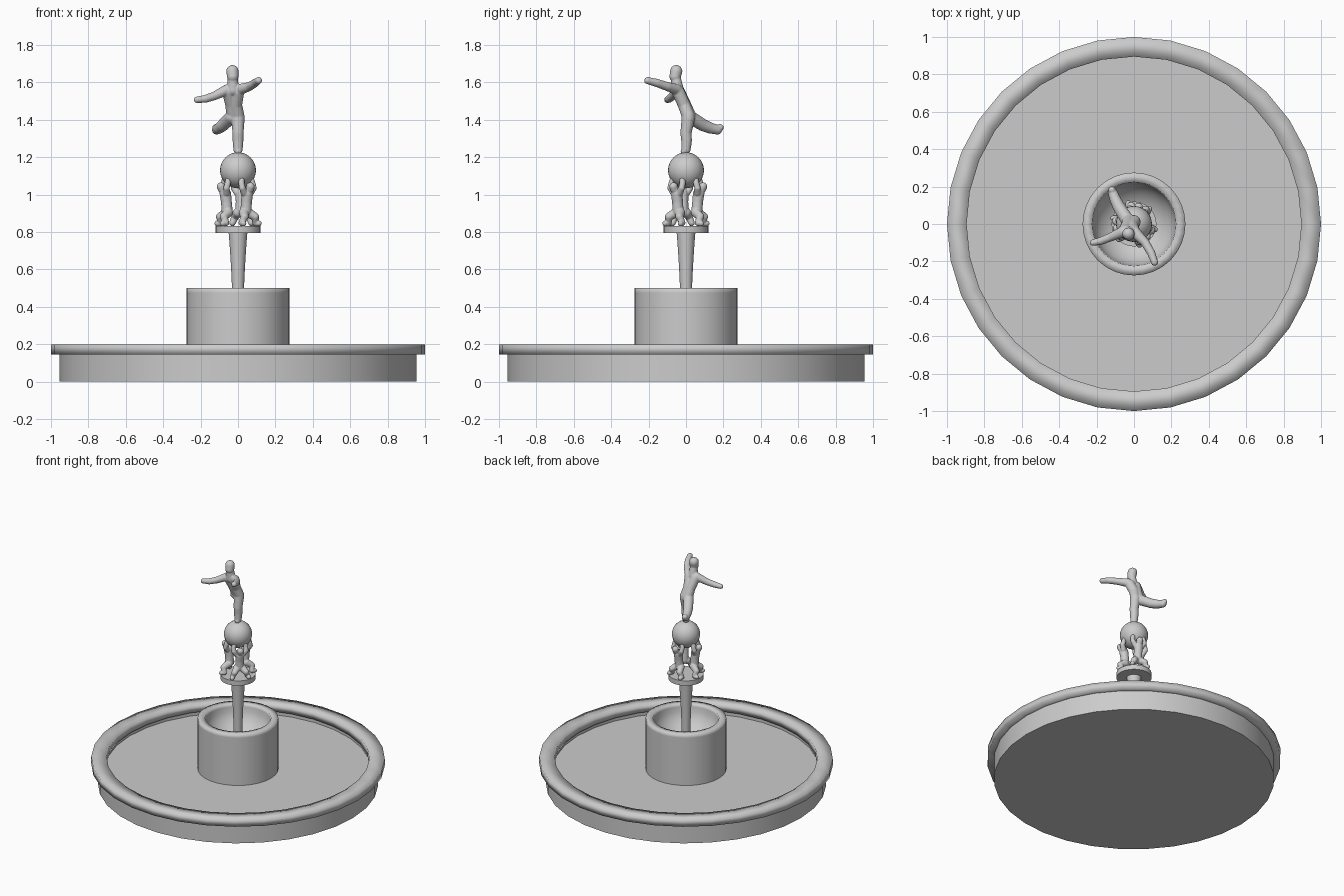
import bpy, bmesh
from math import pi, cos, sin, radians
from mathutils import Vector, Matrix


def finish(name, bm):
    mesh = bpy.data.meshes.new(name)
    bm.to_mesh(mesh)
    bm.free()
    ob = bpy.data.objects.new(name, mesh)
    bpy.context.collection.objects.link(ob)
    return ob


def lathe(name, profile, sides=32, angle=50):
    bm = bmesh.new()
    vs = [bm.verts.new((r, 0, z)) for r, z in profile]
    es = [bm.edges.new(p) for p in zip(vs, vs[1:])]
    bmesh.ops.spin(bm, geom=vs + es, cent=(0, 0, 0), axis=(0, 0, 1),
                   angle=2 * pi, steps=sides)
    bmesh.ops.remove_doubles(bm, verts=bm.verts, dist=1e-5)
    bmesh.ops.recalc_face_normals(bm, faces=bm.faces)
    ob = finish(name, bm)
    bpy.context.view_layer.objects.active = ob
    ob.select_set(True)
    bpy.ops.object.shade_smooth_by_angle(angle=radians(angle))
    ob.select_set(False)
    return ob


def body(name, chains, voxel):
    """Tapered limbs (x, y, z, radius) fused into one smooth body."""
    bm = bmesh.new()
    for chain in chains:
        for x, y, z, r in chain:
            bmesh.ops.create_uvsphere(bm, u_segments=16, v_segments=10, radius=r,
                                      matrix=Matrix.Translation((x, y, z)))
        for a, b in zip(chain, chain[1:]):
            p, q = Vector(a[:3]), Vector(b[:3])
            d = q - p
            m = Matrix.Translation((p + q) / 2) @ d.to_track_quat('Z', 'Y').to_matrix().to_4x4()
            bmesh.ops.create_cone(bm, cap_ends=True, segments=16, radius1=a[3],
                                  radius2=b[3], depth=d.length, matrix=m)
    ob = finish(name, bm)
    rm = ob.modifiers.new("fuse", 'REMESH')
    rm.mode = 'VOXEL'
    rm.voxel_size = voxel
    rm.use_smooth_shade = True
    sm = ob.modifiers.new("soften", 'SMOOTH')
    sm.factor = 0.5
    sm.iterations = 5
    return ob


# Wide basin with a soft-shaded overhanging rim
lathe("basin", [(0, 0), (0.955, 0), (0.955, 0.16), (0.905, 0.16), (0.905, 0.118), (0, 0.118)])
lathe("basin_rim", [(0.895, 0.146), (1, 0.146), (1, 0.2), (0.895, 0.2), (0.895, 0.146)],
      angle=180)

# Central drum with a hollow bowl in its top
bowl = [(0.222 * cos(a * pi / 16), 0.48 - 0.18 * sin(a * pi / 16)) for a in range(8)]
lathe("drum", [(0.275, 0.1), (0.275, 0.475), (0.275, 0.5), (0.225, 0.5)]
      + bowl + [(0, 0.3)], angle=180)

# Flared stem and round platform
lathe("stem", [(0, 0.29), (0.03, 0.29), (0.031, 0.45), (0.034, 0.55), (0.04, 0.66),
               (0.047, 0.76), (0.051, 0.81), (0, 0.81)])
lathe("platform", [(0, 0.796), (0.12, 0.796), (0.12, 0.832), (0, 0.832)])

# Globe
lathe("globe", [(0.096 * sin(i * pi / 16), 1.13 - 0.096 * cos(i * pi / 16))
                for i in range(17)])

# Three crouching bearers around the globe (each modelled facing +x)
limbs = [[(0.06, 0, 0.91, 0.03), (0.064, 0, 0.96, 0.029), (0.07, 0, 1.005, 0.031)],
         [(0.075, 0, 1.01, 0.02), (0.09, 0, 1.03, 0.021), (0.094, 0, 1.043, 0.023)]]
for s in (-1, 1):
    limbs.append([(0.06, s * 0.016, 0.904, 0.027), (0.09, s * 0.04, 0.882, 0.021),
                  (0.08, s * 0.052, 0.849, 0.017), (0.1, s * 0.058, 0.846, 0.015)])
    limbs.append([(0.07, s * 0.022, 1.01, 0.02), (0.075, s * 0.042, 1.035, 0.017),
                  (0.068, s * 0.042, 1.06, 0.016), (0.064, s * 0.037, 1.078, 0.016)])
first = body("bearer_1", limbs, 0.003)
first.rotation_euler.z = radians(-45)
for i in (1, 2):
    ob = first.copy()
    ob.name = f"bearer_{i + 1}"
    ob.rotation_euler.z = radians(-45 + 120 * i)
    bpy.context.collection.objects.link(ob)

# Dancer balancing on the globe
body("dancer", [
    # torso, two side masses
    [(-0.028, 0.02, 1.42, 0.035), (-0.035, -0.005, 1.48, 0.033), (-0.052, -0.038, 1.55, 0.033)],
    [(0.0, 0.012, 1.42, 0.035), (-0.012, -0.01, 1.48, 0.034), (0.0, -0.042, 1.55, 0.034)],
    # neck and head
    [(-0.026, -0.045, 1.56, 0.034), (-0.028, -0.052, 1.61, 0.028)],
    [(-0.028, -0.058, 1.632, 0.031), (-0.03, -0.052, 1.66, 0.033)],
    # standing leg
    [(0.0, 0.012, 1.41, 0.036), (0.0, 0.0, 1.33, 0.03), (0.0, 0.003, 1.29, 0.029),
     (0.0, 0.0, 1.24, 0.025), (0.002, -0.01, 1.232, 0.019)],
    # raised back leg
    [(-0.035, 0.02, 1.415, 0.036), (-0.08, 0.09, 1.372, 0.033), (-0.1, 0.13, 1.356, 0.03),
     (-0.114, 0.168, 1.347, 0.026), (-0.118, 0.182, 1.358, 0.02)],
    # outstretched arms
    [(-0.06, -0.042, 1.56, 0.029), (-0.125, -0.07, 1.528, 0.023),
     (-0.175, -0.09, 1.512, 0.021), (-0.22, -0.1, 1.507, 0.017)],
    [(0.01, -0.05, 1.562, 0.03), (0.06, -0.1, 1.578, 0.024),
     (0.092, -0.155, 1.597, 0.022), (0.11, -0.205, 1.61, 0.019)],
], 0.004)
